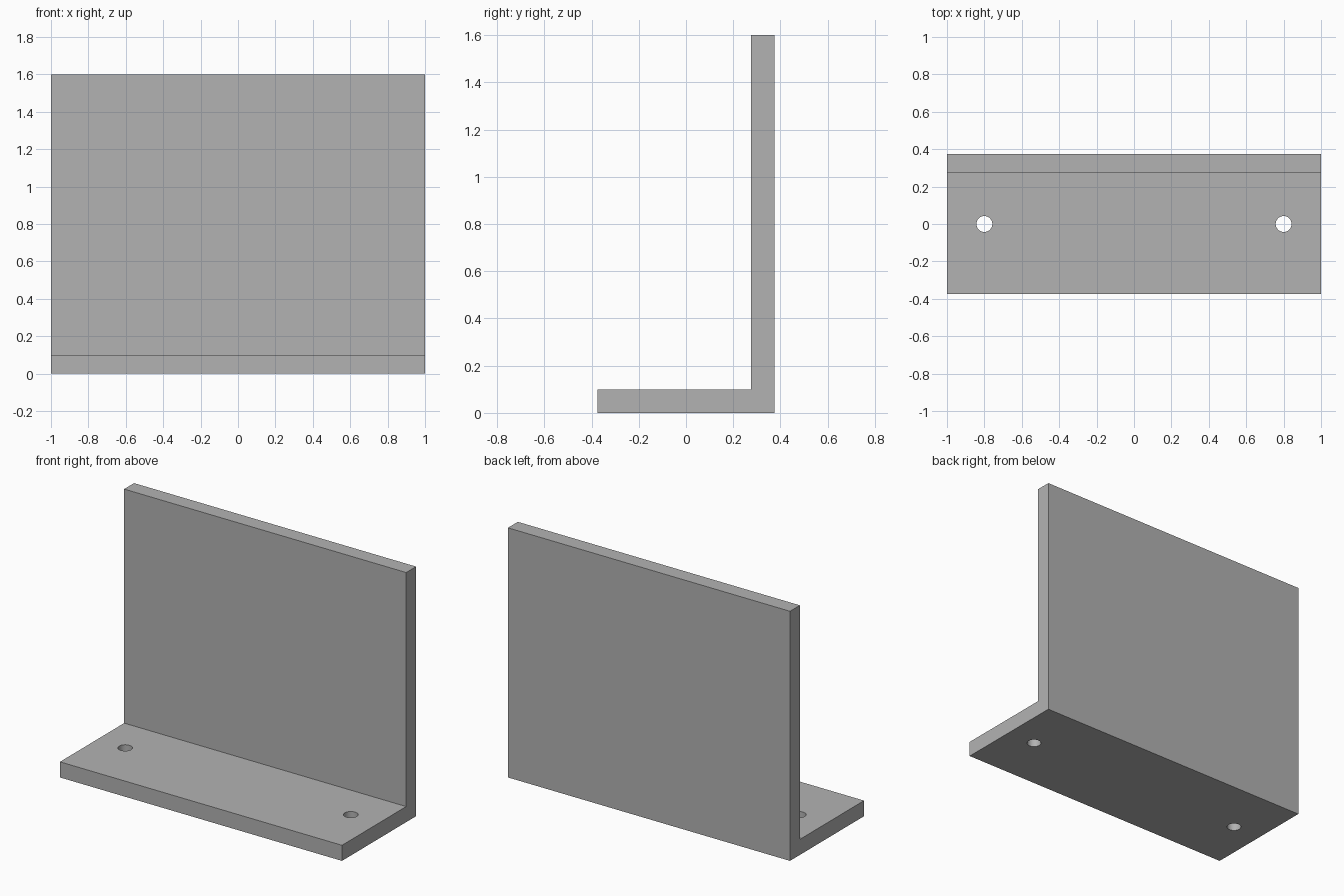
import bpy
import bmesh
import math

cube = bpy.data.objects.get("Cube")
if cube:
    bpy.data.objects.remove(cube, do_unlink=True)

HALF_WIDTH, HALF_DEPTH = 1.0, 0.375
HEIGHT, THICKNESS = 1.6, 0.1
HOLE_X, HOLE_RADIUS = 0.8, 0.0425

# Plain grey finish
grey = bpy.data.materials.new("plain grey")
grey.use_nodes = True
colour = (0.448, 0.448, 0.448, 1)
grey.diffuse_color = colour
grey.node_tree.nodes["Principled BSDF"].inputs["Base Color"].default_value = colour


def new_object(name, bm):
    bmesh.ops.recalc_face_normals(bm, faces=bm.faces)
    mesh = bpy.data.meshes.new(name)
    bm.to_mesh(mesh)
    bm.free()
    mesh.materials.append(grey)
    obj = bpy.data.objects.new(name, mesh)
    bpy.context.collection.objects.link(obj)
    return obj


# Angle bracket: L profile swept across the width
inner = HALF_DEPTH - THICKNESS
profile = [(-HALF_DEPTH, 0), (HALF_DEPTH, 0), (HALF_DEPTH, HEIGHT),
           (inner, HEIGHT), (inner, THICKNESS), (-HALF_DEPTH, THICKNESS)]
bm = bmesh.new()
face = bm.faces.new([bm.verts.new((-HALF_WIDTH, y, z)) for y, z in profile])
swept = bmesh.ops.extrude_face_region(bm, geom=[face])["geom"]
bmesh.ops.translate(bm, vec=(2 * HALF_WIDTH, 0, 0),
                    verts=[g for g in swept if isinstance(g, bmesh.types.BMVert)])
bracket = new_object("angle_bracket", bm)

# Two mounting holes through the foot
bm = bmesh.new()
for side in (-1, 1):
    hole = bmesh.ops.create_cone(bm, cap_ends=True, segments=48, radius1=HOLE_RADIUS,
                                 radius2=HOLE_RADIUS, depth=4 * THICKNESS)
    bmesh.ops.translate(bm, vec=(side * HOLE_X, 0, 0), verts=hole["verts"])
cutter = new_object("hole_cutter", bm)
cutter.hide_render = True

cut = bracket.modifiers.new("mounting_holes", "BOOLEAN")
cut.operation = "DIFFERENCE"
cut.solver = "EXACT"
cut.object = cutter
bpy.ops.object.select_all(action="DESELECT")
bpy.context.view_layer.objects.active = bracket
bracket.select_set(True)
bpy.ops.object.modifier_apply(modifier=cut.name)
bpy.data.objects.remove(cutter, do_unlink=True)

# Smooth hole walls, crisp edges
bpy.ops.object.shade_smooth_by_angle(angle=math.radians(30))
